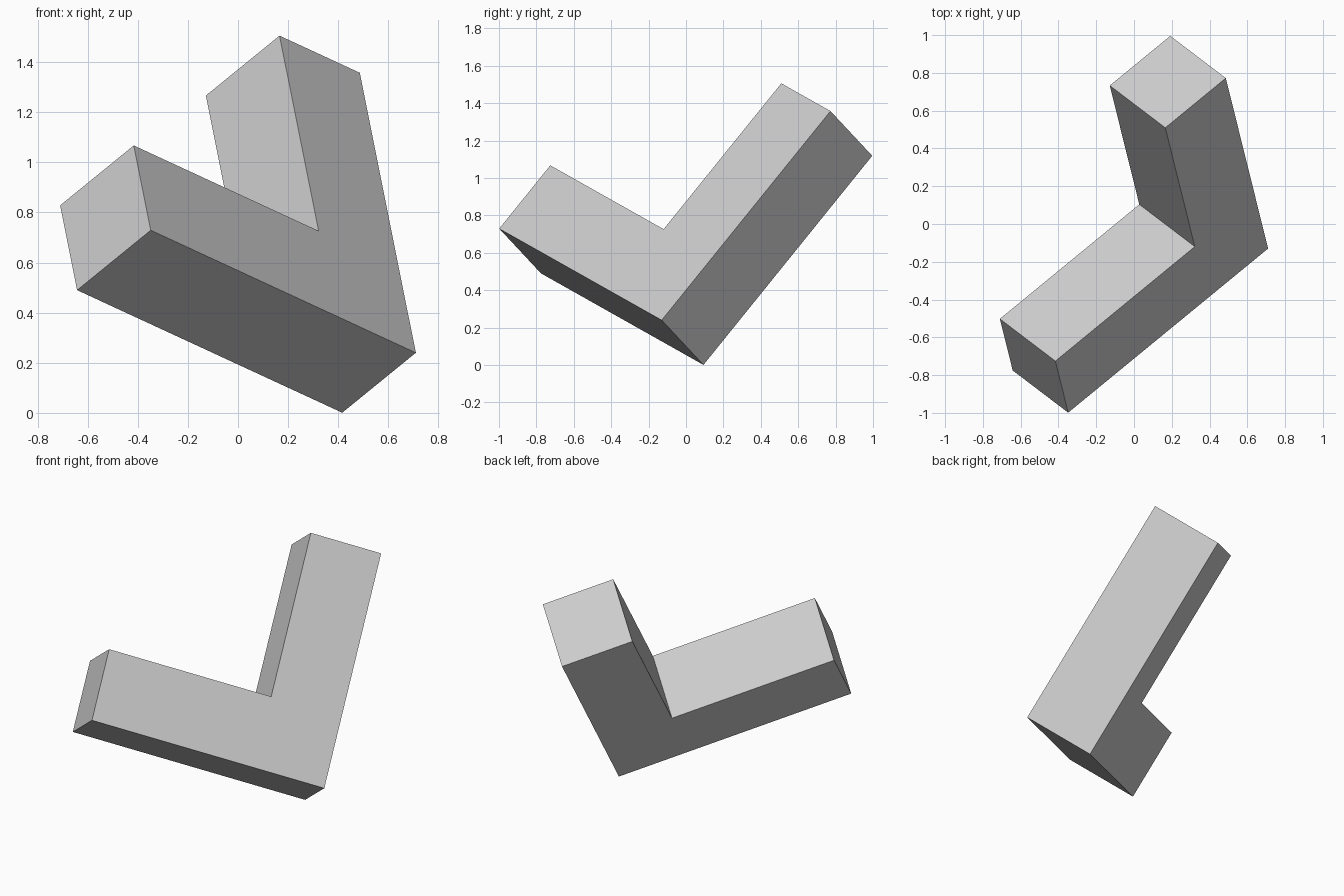
import bpy, bmesh
from mathutils import Matrix, Vector

if "Cube" in bpy.data.objects:
    bpy.data.objects.remove(bpy.data.objects["Cube"])

ARM, THICK = 1.454, 0.44           # arm length and square section
CORNER = Vector((0.71, -0.13, 0.24))  # outer elbow on the front face

# Tilted frame: u runs along the low arm, v along the tall arm, n through the thickness
u = Vector((-0.728, -0.5975, 0.3365)).normalized()
v = Vector((-0.1513, 0.6228, 0.7674))
v = (v - u * v.dot(u)).normalized()
n = u.cross(v)
frame = Matrix((u, v, n)).transposed().to_4x4()
frame.translation = CORNER

# L-shaped profile, extruded through the thickness
profile = [(0, 0), (ARM, 0), (ARM, THICK), (THICK, THICK), (THICK, ARM), (0, ARM)]
bm = bmesh.new()
face = bm.faces.new([bm.verts.new((x, y, 0)) for x, y in profile])
ext = bmesh.ops.extrude_face_region(bm, geom=[face], use_keep_orig=True)
bmesh.ops.translate(bm, vec=(0, 0, THICK),
                    verts=[e for e in ext["geom"] if isinstance(e, bmesh.types.BMVert)])
bmesh.ops.recalc_face_normals(bm, faces=bm.faces)
bm.transform(frame)

mesh = bpy.data.meshes.new("l_block")
bm.to_mesh(mesh)
bm.free()
bpy.context.collection.objects.link(bpy.data.objects.new("l_block", mesh))
